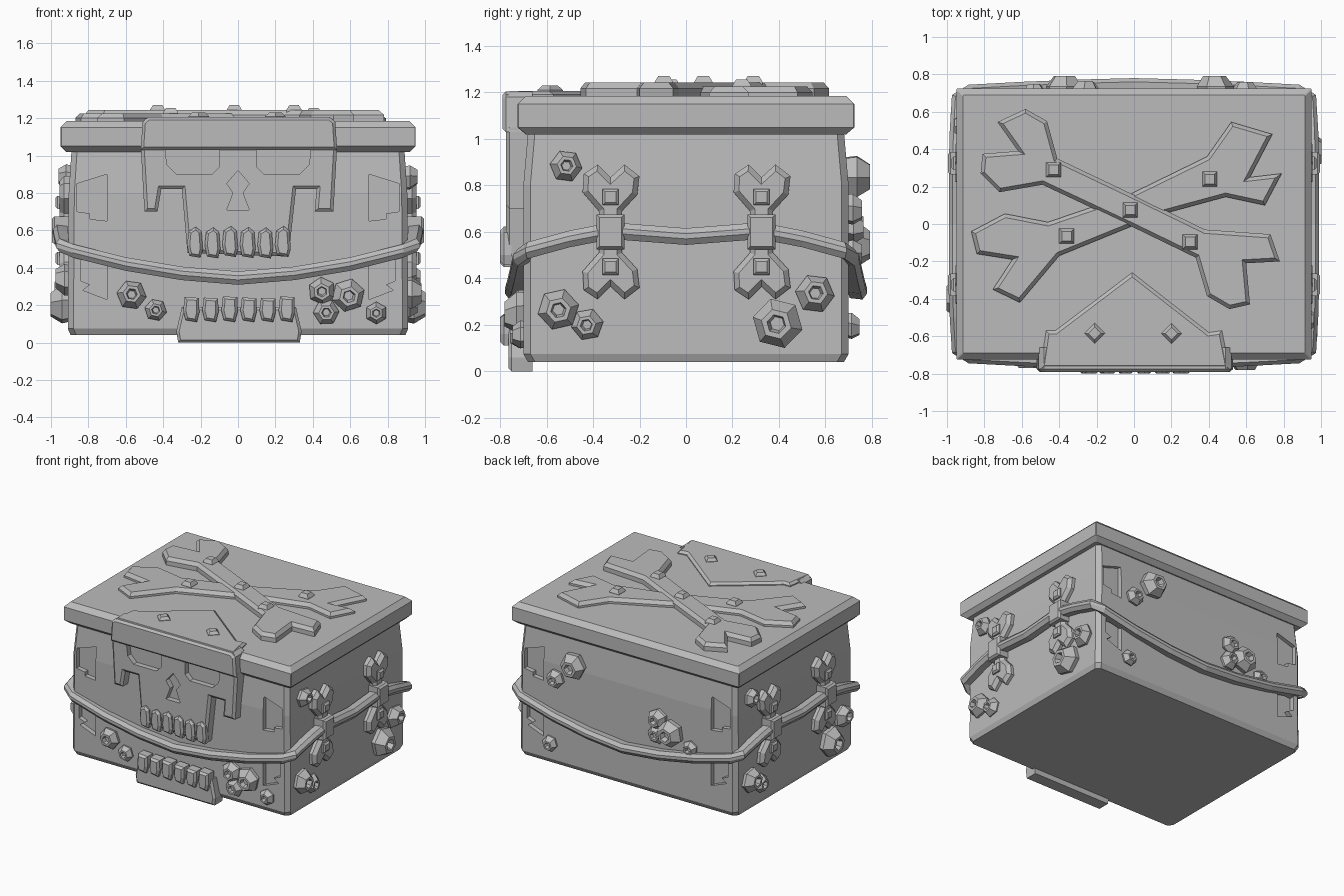
import bpy, bmesh, math, random
from mathutils import Vector, Matrix

if "Cube" in bpy.data.objects:
    bpy.data.objects.remove(bpy.data.objects["Cube"])

random.seed(4)
stone = bpy.data.materials.new("stone_grey")
stone.diffuse_color = (0.5, 0.5, 0.5, 1)
stone.use_nodes = True
stone.node_tree.nodes["Principled BSDF"].inputs["Base Color"].default_value = stone.diffuse_color

# (u, v, depth) -> world, for each side of the chest
SIDES = {
    "top": lambda u, v, d: Vector((u, v, d)),
    "front": lambda u, v, d: Vector((u, -d, v)),
    "back": lambda u, v, d: Vector((u, d, v)),
    "right": lambda u, v, d: Vector((d, u, v)),
    "left": lambda u, v, d: Vector((-d, u, v)),
}


def finish(name, bm):
    bmesh.ops.recalc_face_normals(bm, faces=bm.faces)
    me = bpy.data.meshes.new(name)
    bm.to_mesh(me)
    bm.free()
    me.materials.append(stone)
    ob = bpy.data.objects.new(name, me)
    bpy.context.collection.objects.link(ob)
    return ob


def add_prism(bm, side, pts, d0, d1, inset=0.0, drop=0.0):
    """Extruded outline with an optional chamfer around the outer face."""
    f = SIDES[side]
    lo = [bm.verts.new(f(u, v, d0)) for u, v in pts]
    hi = [bm.verts.new(f(u, v, d1 - drop)) for u, v in pts]
    n = len(pts)
    cap = bm.faces.new(hi)
    faces = [cap, bm.faces.new(lo[::-1])]
    faces += [bm.faces.new((lo[i], lo[(i + 1) % n], hi[(i + 1) % n], hi[i])) for i in range(n)]
    bmesh.ops.recalc_face_normals(bm, faces=faces)
    if inset:
        bmesh.ops.inset_region(bm, faces=[cap], thickness=inset, depth=drop, use_even_offset=True)


def prism(name, side, pts, d0, d1, inset=0.0, drop=0.0):
    bm = bmesh.new()
    add_prism(bm, side, pts, d0, d1, inset, drop)
    return finish(name, bm)


def rect(u, v, a, b):
    return [(u - a, v - b), (u + a, v - b), (u + a, v + b), (u - a, v + b)]


def loft(name, rings, c):
    """Stacked rectangles with chamfered corners: (z, half x, half y)."""
    bm = bmesh.new()
    loops = []
    for z, a, b in rings:
        p = [(a, -b + c), (a, b - c), (a - c, b), (c - a, b), (-a, b - c), (-a, c - b), (c - a, -b), (a - c, -b)]
        loops.append([bm.verts.new((x, y, z)) for x, y in p])
    for l0, l1 in zip(loops, loops[1:]):
        for i in range(8):
            bm.faces.new((l0[i], l0[(i + 1) % 8], l1[(i + 1) % 8], l1[i]))
    bm.faces.new(loops[0][::-1])
    bm.faces.new(loops[-1])
    return finish(name, bm)


def carve(ob, cutter):
    cutter.hide_render = True
    cutter.hide_viewport = True
    cutter.display_type = 'WIRE'
    m = ob.modifiers.new("carve", 'BOOLEAN')
    m.object = cutter
    m.operation = 'DIFFERENCE'
    m.solver = 'EXACT'


# chest body with worn notches near each corner, and the lid
body = loft("body", [(0.04, 0.895, 0.68), (0.075, 0.91, 0.70), (0.8, 0.905, 0.70), (1.03, 0.89, 0.68)], 0.03)
bm = bmesh.new()
for side in ("front", "back"):
    for s in (-1, 1):
        for pts in ([(0.86, 0.85), (0.70, 0.90), (0.70, 0.65), (0.79, 0.66), (0.79, 0.69), (0.86, 0.70)],
                    [(0.84, 0.44), (0.70, 0.45), (0.70, 0.23), (0.83, 0.28), (0.79, 0.31), (0.84, 0.33)]):
            add_prism(bm, side, [(s * u, v) for u, v in pts], 0.665, 0.80)
carve(body, finish("notch_cutter", bm))
loft("lid", [(1.02, 0.92, 0.69), (1.05, 0.95, 0.725), (1.15, 0.95, 0.725), (1.185, 0.915, 0.69)], 0.005)

# skull mask hanging from the lid, with carved eyes and keyhole nose
mask = prism("skull_mask", "front",
             [(-0.52, 1.05), (-0.50, 0.70), (-0.43, 0.70), (-0.41, 0.82), (-0.30, 0.82), (-0.27, 0.48),
              (0.27, 0.46), (0.31, 0.82), (0.42, 0.82), (0.41, 0.70), (0.51, 0.70), (0.53, 1.05)],
             0.67, 0.775, 0.018, 0.015)
bm = bmesh.new()
for s in (-1, 1):
    eye = [(0.39, 1.04), (0.38, 0.95), (0.33, 0.90), (0.14, 0.90), (0.10, 0.94), (0.10, 1.04)]
    add_prism(bm, "front", [(s * u, v) for u, v in eye], 0.735, 0.85)
add_prism(bm, "front", [(0, 0.92), (-0.06, 0.85), (-0.025, 0.80), (-0.06, 0.71),
                        (0.06, 0.71), (0.025, 0.80), (0.06, 0.85)], 0.735, 0.85)
carve(mask, finish("face_cutter", bm))
prism("skull_brow", "front", [(-0.52, 1.03), (0.53, 1.03), (0.52, 1.18), (0.49, 1.205), (-0.48, 1.205), (-0.51, 1.18)],
      0.66, 0.79, 0.015, 0.015)
prism("skull_forehead", "top", [(-0.50, -0.775), (0.51, -0.775), (0.47, -0.57), (0.40, -0.58), (-0.01, -0.26), (-0.42, -0.57), (-0.47, -0.57)],
      1.15, 1.207, 0.018, 0.015)

# lower jaw tab and both rows of teeth
prism("lower_jaw", "front", [(-0.32, 0.0), (0.33, 0.0), (0.34, 0.06), (0.31, 0.19), (-0.30, 0.19), (-0.33, 0.06)],
      0.66, 0.765, 0.015, 0.015)
bm = bmesh.new()
for i in range(6):
    x = -0.23 + 0.094 * i
    z = random.uniform(-0.012, 0.012)
    add_prism(bm, "front", [(x - 0.03, 0.47 + z), (x + 0.03, 0.46 + z), (x + 0.042, 0.50), (x + 0.035, 0.60 + z),
                            (x + 0.005, 0.625 + z), (x - 0.035, 0.60 + z), (x - 0.042, 0.52)], 0.75, 0.80, 0.014, 0.016)
    x = -0.25 + 0.102 * i
    add_prism(bm, "front", [(x - 0.03, 0.12), (x + 0.03, 0.11), (x + 0.043, 0.16), (x + 0.042, 0.245 + z),
                            (x - 0.035, 0.25 + z), (x - 0.043, 0.17)], 0.72, 0.80, 0.014, 0.016)
finish("teeth", bm)

# crossed bones on the lid
prism("lid_bone_upper", "top",
      [(-.73, .545), (-.58, .615), (-.465, .55), (-.41, .35), (-.01, .16), (.38, -.03), (.73, -.055), (.78, -.2), (.6, -.21),
       (.62, -.43), (.51, -.455), (.39, -.385), (.33, -.18), (-.02, -.01), (-.49, .21), (-.72, .17), (-.82, .27), (-.81, .375),
       (-.62, .39)], 1.16, 1.243, 0.02, 0.025)
prism("lid_bone_lower", "top",
      [(-.69, .055), (-.87, -.04), (-.84, -.16), (-.65, -.19), (-.755, -.35), (-.61, -.42), (-.40, -.17), (.14, .05),
       (.49, .145), (.7, .1), (.79, .27), (.62, .25), (.74, .48), (.52, .545), (.39, .36), (-.02, .16), (-.46, .01)],
      1.16, 1.225, 0.02, 0.025)

# studs on the bones and forehead
bm = bmesh.new()
for x, y, z in ((-.43, .29, 1.27), (-.02, .075, 1.27), (.30, -.095, 1.27), (.405, .24, 1.255), (-.36, -.065, 1.255)):
    add_prism(bm, "top", rect(x, y, 0.04, 0.04), 1.2, z, 0.015, 0.025)
for x in (-0.21, 0.20):
    r = 0.055
    add_prism(bm, "top", [(x - r, -.585), (x, -.585 - r), (x + r, -.585), (x, -.585 + r)], 1.18, 1.23, 0.015, 0.02)
finish("lid_studs", bm)

# two upright bones with studs and a rope clamp on each end
for side in ("right", "left"):
    bm = bmesh.new()
    for y in (-0.325, 0.325):
        for s in (-1, 1):
            half = [(-.05, .05), (-.05, .09), (-.12, .17), (-.115, .25), (-.055, .29), (0, .235),
                    (.06, .29), (.125, .24), (.115, .16), (.05, .09), (.05, .05)]
            add_prism(bm, side, [(y + u, 0.6 + s * v) for u, v in half], 0.87, 0.955, 0.022, 0.025)
            add_prism(bm, side, rect(y, 0.6 + s * 0.15, 0.035, 0.035), 0.93, 0.977, 0.012, 0.012)
        add_prism(bm, side, rect(y, 0.6, 0.06, 0.075), 0.87, 0.995, 0.012, 0.015)
    finish(side + "_bones", bm)

# sagging rope looped right around the chest
q = [(0, -.75, .345), (.3, -.742, .37), (.6, -.73, .42), (.88, -.715, .49),
     (.945, -.68, .52), (.955, -.5, .57), (.96, -.32, .605), (.96, 0, .58)]
half = q + [(x, -y, z) for x, y, z in q[-2::-1]]
path = [Vector(p) for p in half + [(-x, y, z) for x, y, z in half[-2:0:-1]]]
bm = bmesh.new()
rings = []
for i, p in enumerate(path):
    t = path[(i + 1) % len(path)] - path[i - 1]
    out = Vector((t.y, -t.x, 0)).normalized()
    rings.append([bm.verts.new(p + out * a + Vector((0, 0, b)))
                  for a, b in ((-.045, -.03), (.01, -.036), (.03, -.01), (.03, .012), (.01, .036), (-.045, .03))])
for i, r0 in enumerate(rings):
    r1 = rings[(i + 1) % len(rings)]
    for k in range(6):
        bm.faces.new((r0[k], r0[(k + 1) % 6], r1[(k + 1) % 6], r1[k]))
finish("rope", bm)

# barnacles: (u, v, radius) on each side
right = [(-.52, .88, .07), (-.55, .27, .09), (-.42, .205, .07), (.55, .33, .085), (.40, .21, .11)]
barnacles = {
    "right": right,
    "left": [(-u, v, r) for u, v, r in right],
    "front": [(-.57, .25, .08), (-.44, .175, .06), (.45, .28, .075), (.585, .26, .09), (.47, .165, .07), (.74, .16, .06)],
    "back": [(.44, .84, .10), (.59, .70, .07), (-.38, .55, .10), (-.27, .63, .075), (-.25, .50, .07),
             (-.53, .47, .06), (.64, .20, .06)],
}
for side, items in barnacles.items():
    bm = bmesh.new()
    f = SIDES[side]
    base = 0.88 if side in ("right", "left") else 0.68
    for u, v, r in items:
        n = 6
        turn = random.uniform(0, 1)
        lean = (random.uniform(-.15, .15) * r, random.uniform(-.15, .15) * r)
        loops = []
        for rad, h in ((0.9, 0.0), (1.0, 0.55), (0.6, 1.12), (0.38, 1.12), (0.28, 0.75)):
            ring = []
            for k in range(n):
                a = turn + k * math.tau / n
                ring.append(bm.verts.new(f(u + lean[0] * h + r * rad * math.cos(a),
                                           v + lean[1] * h + r * rad * math.sin(a), base + r * h)))
            loops.append(ring)
        for l0, l1 in zip(loops, loops[1:]):
            for k in range(n):
                bm.faces.new((l0[k], l0[(k + 1) % n], l1[(k + 1) % n], l1[k]))
        bm.faces.new(loops[0][::-1])
        bm.faces.new(loops[-1])
    finish(side + "_barnacles", bm)
